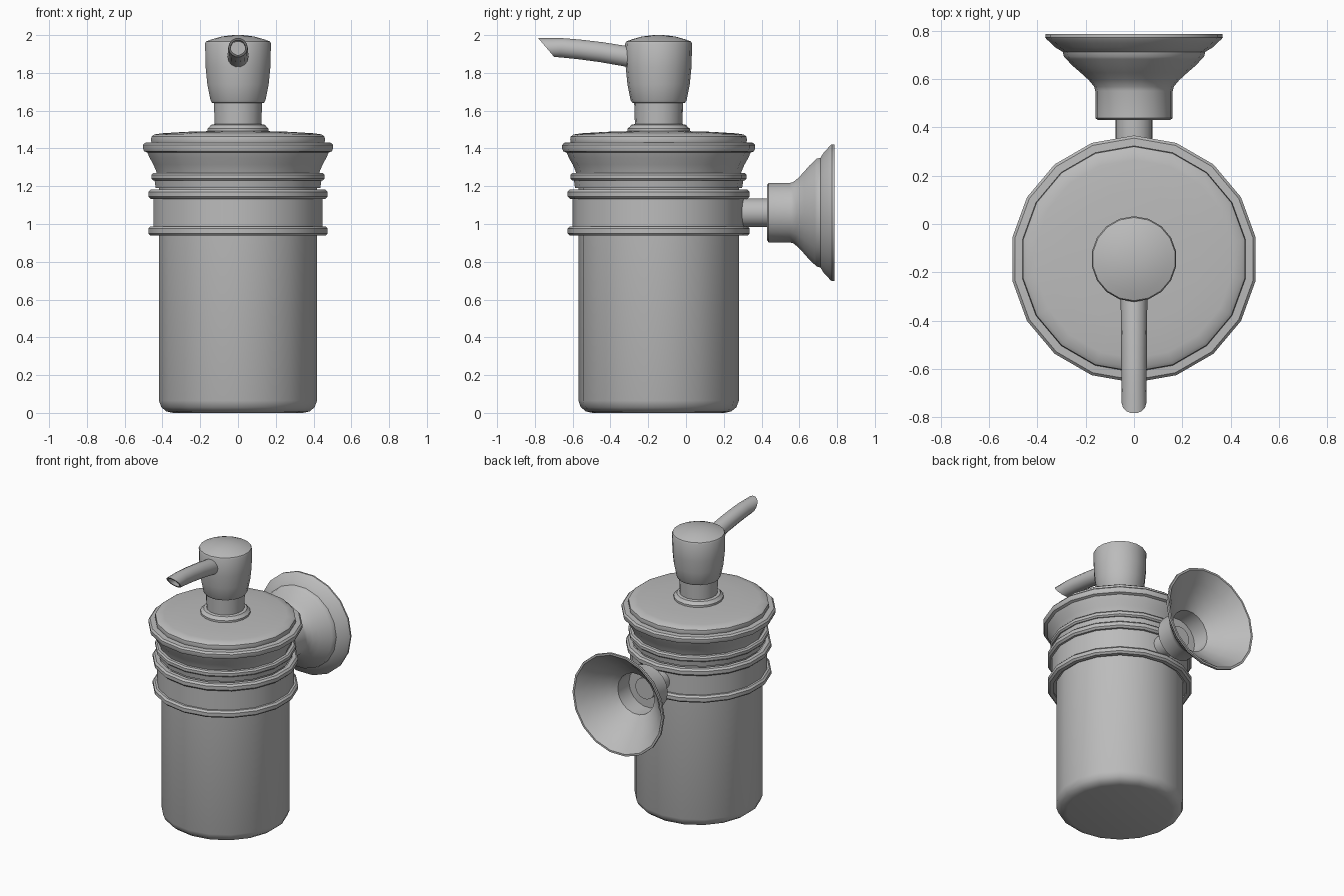
import bpy, bmesh, math
from mathutils import Vector

cube = bpy.data.objects.get("Cube")
if cube:
    bpy.data.objects.remove(cube, do_unlink=True)

metal = bpy.data.materials.new("satin grey")
metal.use_nodes = True
GREY = (0.5, 0.5, 0.5, 1)
metal.diffuse_color = GREY
metal.node_tree.nodes["Principled BSDF"].inputs["Base Color"].default_value = GREY

AXIS_Y = -0.145     # centre line of the bottle
MOUNT_Z = 1.06      # centre line of the wall mount
SIDES = 18


def finish(name, bm, angle=32):
    bmesh.ops.remove_doubles(bm, verts=bm.verts, dist=0.0001)
    bmesh.ops.recalc_face_normals(bm, faces=bm.faces)
    mesh = bpy.data.meshes.new(name)
    bm.to_mesh(mesh)
    bm.free()
    ob = bpy.data.objects.new(name, mesh)
    bpy.context.collection.objects.link(ob)
    mesh.materials.append(metal)
    bpy.ops.object.select_all(action='DESELECT')
    ob.select_set(True)
    bpy.context.view_layer.objects.active = ob
    bpy.ops.object.shade_smooth_by_angle(angle=math.radians(angle))
    return ob


def skin(bm, rings):
    for a, b in zip(rings, rings[1:]):
        for i in range(len(a)):
            j = (i + 1) % len(a)
            bm.faces.new((a[i], a[j], b[j], b[i]))


def lathe(name, profile, along_y=False, sides=SIDES, closed=False):
    """Revolve (radius, position) pairs round the bottle or the mount axis."""
    bm = bmesh.new()
    rings = []
    for r, h in profile:
        ring = []
        for i in range(sides):
            t = math.tau * i / sides
            if along_y:
                co = (r * math.cos(t), h, MOUNT_Z + r * math.sin(t))
            else:
                co = (r * math.sin(t), AXIS_Y + r * math.cos(t), h)
            ring.append(bm.verts.new(co))
        rings.append(ring)
    if closed:
        skin(bm, rings + rings[:1])
    else:
        skin(bm, rings)
        bm.faces.new(rings[0])
        bm.faces.new(rings[-1])
    return finish(name, bm)


def bead(name, r, z, half, depth=0.04):
    """Rounded moulding that runs round the bottle."""
    c = half * 0.5
    lathe(name, [(r - depth, z - half), (r - c, z - half), (r, z - c),
                 (r, z + c), (r - c, z + half), (r - depth, z + half)], closed=True)


# Bottle
lathe("bottle", [(0.35, 0), (0.385, 0.008), (0.412, 0.03), (0.425, 0.065),
                 (0.425, 1.24)])

# Holder band with its two beads
lathe("holder_band", [(0.42, 0.95), (0.455, 0.95), (0.455, 1.17), (0.42, 1.17)],
      closed=True)
for name, z in (("lower_bead", 0.963), ("upper_bead", 1.158)):
    bead(name, 0.482, z, 0.025)

# Flared lid
bead("lid_bead", 0.466, 1.25, 0.02)
lathe("lid", [(0.40, 1.19), (0.442, 1.19), (0.45, 1.24), (0.436, 1.268),
              (0.442, 1.285), (0.455, 1.315), (0.475, 1.35), (0.487, 1.378),
              (0.505, 1.385), (0.511, 1.40), (0.511, 1.418), (0.50, 1.43),
              (0.465, 1.432), (0.468, 1.445), (0.465, 1.463), (0.45, 1.474),
              (0.41, 1.48), (0.28, 1.488), (0.1, 1.493)])

# Pump
lathe("pump_collar", [(0.165, 1.485), (0.165, 1.505), (0.152, 1.515), (0.145, 1.525),
                      (0.12, 1.53)])
lathe("pump_neck", [(0.125, 1.51), (0.13, 1.66)])
lathe("pump_head", [(0.125, 1.64), (0.14, 1.642), (0.148, 1.655), (0.165, 1.74),
                    (0.174, 1.83), (0.177, 1.955), (0.172, 1.966), (0.14, 1.978),
                    (0.09, 1.992), (0.04, 1.999), (0.01, 2.0)])

# Curved hollow spout with a slanted mouth
path = [(-0.20, 1.865), (-0.33, 1.89), (-0.45, 1.91), (-0.57, 1.925),
        (-0.66, 1.933), (-0.74, 1.934)]
bm = bmesh.new()


def spout_ring(y, z, r, slant):
    ring = []
    for i in range(14):
        t = math.tau * i / 14
        up = r * math.sin(t)
        ring.append(bm.verts.new(Vector((r * math.cos(t), y - up * slant, z + up))))
    return ring


rings = [spout_ring(y, z, 0.056 - 0.005 * k / 5, 0.85 if k == 5 else -0.13)
         for k, (y, z) in enumerate(path)]
rings.append(spout_ring(-0.74, 1.934, 0.039, 0.85))
rings.append(spout_ring(-0.62, 1.929, 0.039, 0))
skin(bm, rings)
bm.faces.new(rings[0])
bm.faces.new(rings[-1])
finish("spout", bm, 40)

# Wall mount: arm and hollow flared rosette
lathe("mount_arm", [(0.076, 0.24), (0.076, 0.475)], along_y=True)
outer = [(0.02, 0.43), (0.15, 0.43), (0.16, 0.438), (0.16, 0.55), (0.165, 0.568),
         (0.187, 0.595), (0.22, 0.625), (0.255, 0.655), (0.28, 0.682), (0.29, 0.692),
         (0.295, 0.712), (0.325, 0.73), (0.343, 0.748), (0.362, 0.764),
         (0.367, 0.772), (0.366, 0.785)]
inner = [(0.352, 0.785), (0.285, 0.715), (0.245, 0.667), (0.19, 0.615),
         (0.148, 0.575), (0.145, 0.45), (0.02, 0.45)]
lathe("wall_rosette", outer + inner, along_y=True, closed=True)
